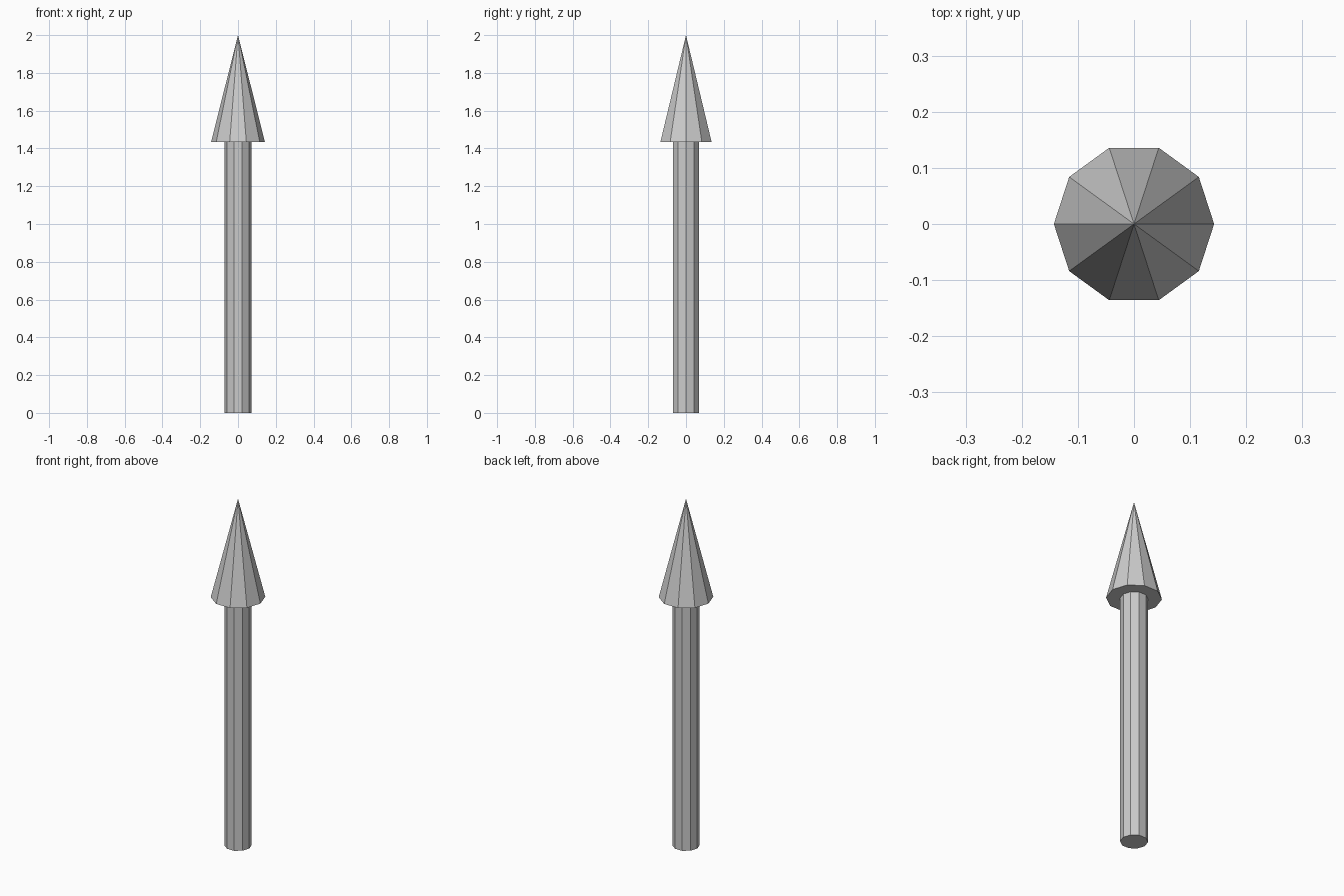
import bpy, bmesh, math

if "Cube" in bpy.data.objects:
    bpy.data.objects.remove(bpy.data.objects["Cube"])

SIDES = 10
SHAFT_R, HEAD_R = 0.0714, 0.1428
HEAD_Z, TIP_Z = 1.433, 2.0


def ring(bm, radius, z):
    """Ring of vertices with a corner on +x."""
    step = 2 * math.pi / SIDES
    return [bm.verts.new((radius * math.cos(i * step), radius * math.sin(i * step), z))
            for i in range(SIDES)]


def bridge(bm, a, b):
    for i in range(SIDES):
        j = (i + 1) % SIDES
        bm.faces.new((a[i], a[j], b[j], b[i]))


def finish(bm, name):
    mesh = bpy.data.meshes.new(name)
    bm.to_mesh(mesh)
    bm.free()
    obj = bpy.data.objects.new(name, mesh)
    bpy.context.collection.objects.link(obj)
    return obj


# Shaft: ten-sided rod with a closed bottom, open where it meets the head
bm = bmesh.new()
bottom, top = ring(bm, SHAFT_R, 0), ring(bm, SHAFT_R, HEAD_Z)
bm.faces.new(bottom[::-1])
bridge(bm, bottom, top)
finish(bm, "shaft")

# Head: ten-sided cone with a flat underside ring around the shaft
bm = bmesh.new()
inner, outer = ring(bm, SHAFT_R, HEAD_Z), ring(bm, HEAD_R, HEAD_Z)
bridge(bm, inner, outer)
tip = bm.verts.new((0, 0, TIP_Z))
for i in range(SIDES):
    bm.faces.new((outer[i], outer[(i + 1) % SIDES], tip))
finish(bm, "arrow_head")
